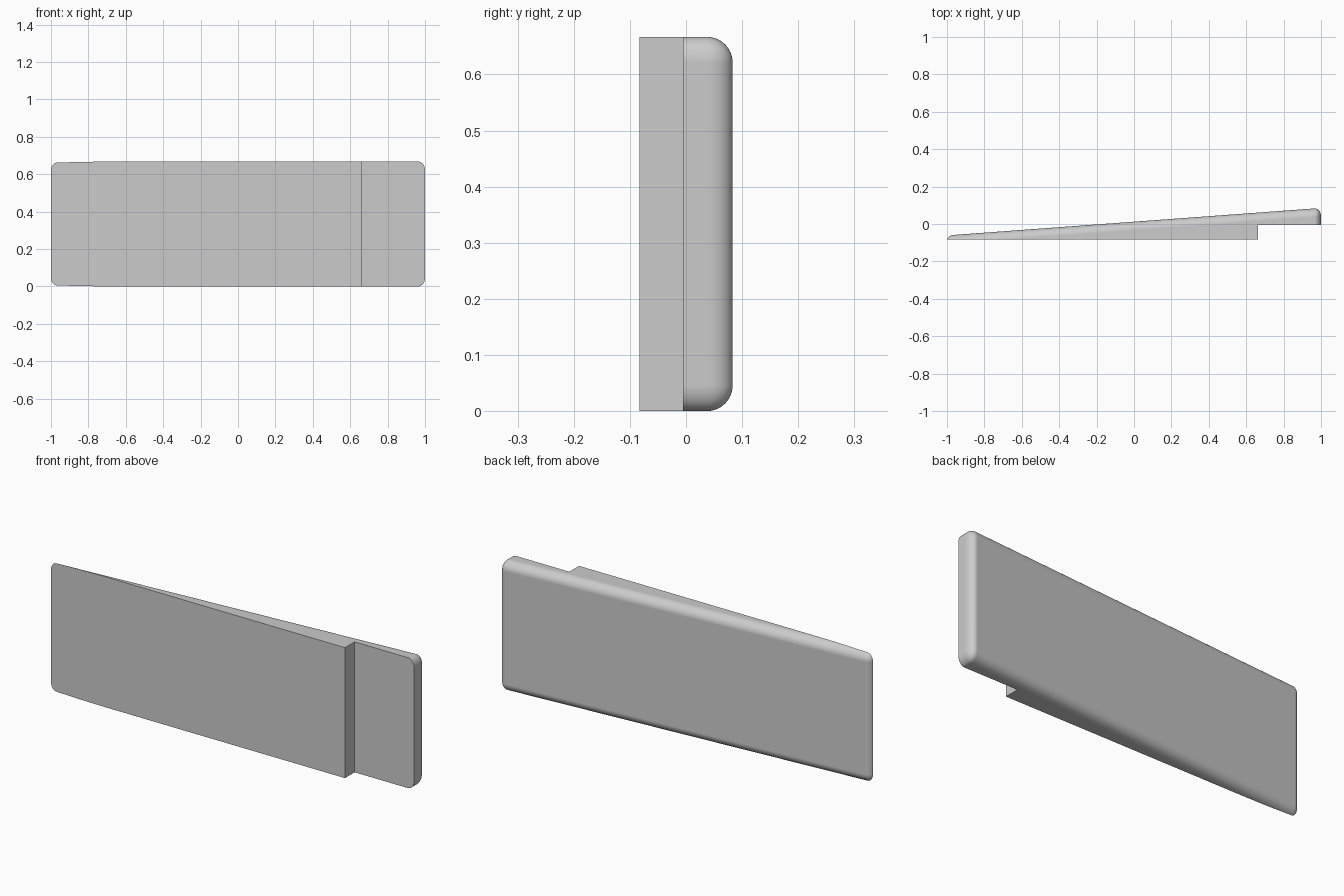
import bpy
import bmesh

cube = bpy.data.objects.get("Cube")
if cube:
    bpy.data.objects.remove(cube, do_unlink=True)

HEIGHT = 0.667
RADIUS = 0.046
X_SQUASH = 0.76  # rounding is a little tighter along the length

grey = bpy.data.materials.new("plain grey")
grey.use_nodes = True
grey.diffuse_color = (0.6, 0.6, 0.6, 1)
grey.node_tree.nodes["Principled BSDF"].inputs["Base Color"].default_value = (0.6, 0.6, 0.6, 1)


def prism(name, outline, z0, z1, round_back=False):
    """Extrude an xy outline upwards; optionally round its back and ends."""
    bm = bmesh.new()
    base = bm.faces.new([bm.verts.new((x / X_SQUASH, y, z0)) for x, y in outline])
    top = bmesh.ops.extrude_face_region(bm, geom=[base])["geom"]
    for v in top:
        if isinstance(v, bmesh.types.BMVert):
            v.co.z = z1
    bmesh.ops.recalc_face_normals(bm, faces=bm.faces)
    if round_back:
        def at_back(v):
            return v.co.y > -0.2
        back = [e for e in bm.edges if all(at_back(v) for v in e.verts)]
        corners = [e for e in bm.edges if at_back(e.verts[0]) != at_back(e.verts[1])]
        bmesh.ops.bevel(bm, geom=back + corners, offset=RADIUS, offset_type='OFFSET',
                        segments=10, profile=0.5, affect='EDGES', clamp_overlap=True)
    for v in bm.verts:
        v.co.x *= X_SQUASH
    mesh = bpy.data.meshes.new(name)
    bm.to_mesh(mesh)
    bm.free()
    obj = bpy.data.objects.new(name, mesh)
    bpy.context.collection.objects.link(obj)
    return obj


# Tapered body, left deep at the front so the cutter can shape it
body = prism("wedge_body", [(-1.005, -0.4), (1, -0.4), (1, 0.0857), (-1.005, -0.0615)],
             0, HEIGHT, round_back=True)
body.data.materials.append(grey)

# Stepped cutter: flat front face with a recess at the thick end
cutter = prism("front_cutter", [(-1.2, -0.6), (1.2, -0.6), (1.2, -0.005),
                                (0.663, -0.005), (0.663, -0.083), (-1.2, -0.083)],
               -0.2, HEIGHT + 0.2)
cutter.data.materials.append(grey)
cutter.hide_render = True

cut = body.modifiers.new("step", 'BOOLEAN')
cut.operation = 'DIFFERENCE'
cut.solver = 'EXACT'
cut.object = cutter

bpy.ops.object.select_all(action='DESELECT')
body.select_set(True)
bpy.context.view_layer.objects.active = body
bpy.ops.object.modifier_apply(modifier=cut.name)
bpy.data.objects.remove(cutter, do_unlink=True)

# Smooth rounding with crisp cut edges and flat large faces
bpy.ops.object.shade_smooth_by_angle(angle=0.52)
weighted = body.modifiers.new("flat faces", 'WEIGHTED_NORMAL')
weighted.keep_sharp = True
